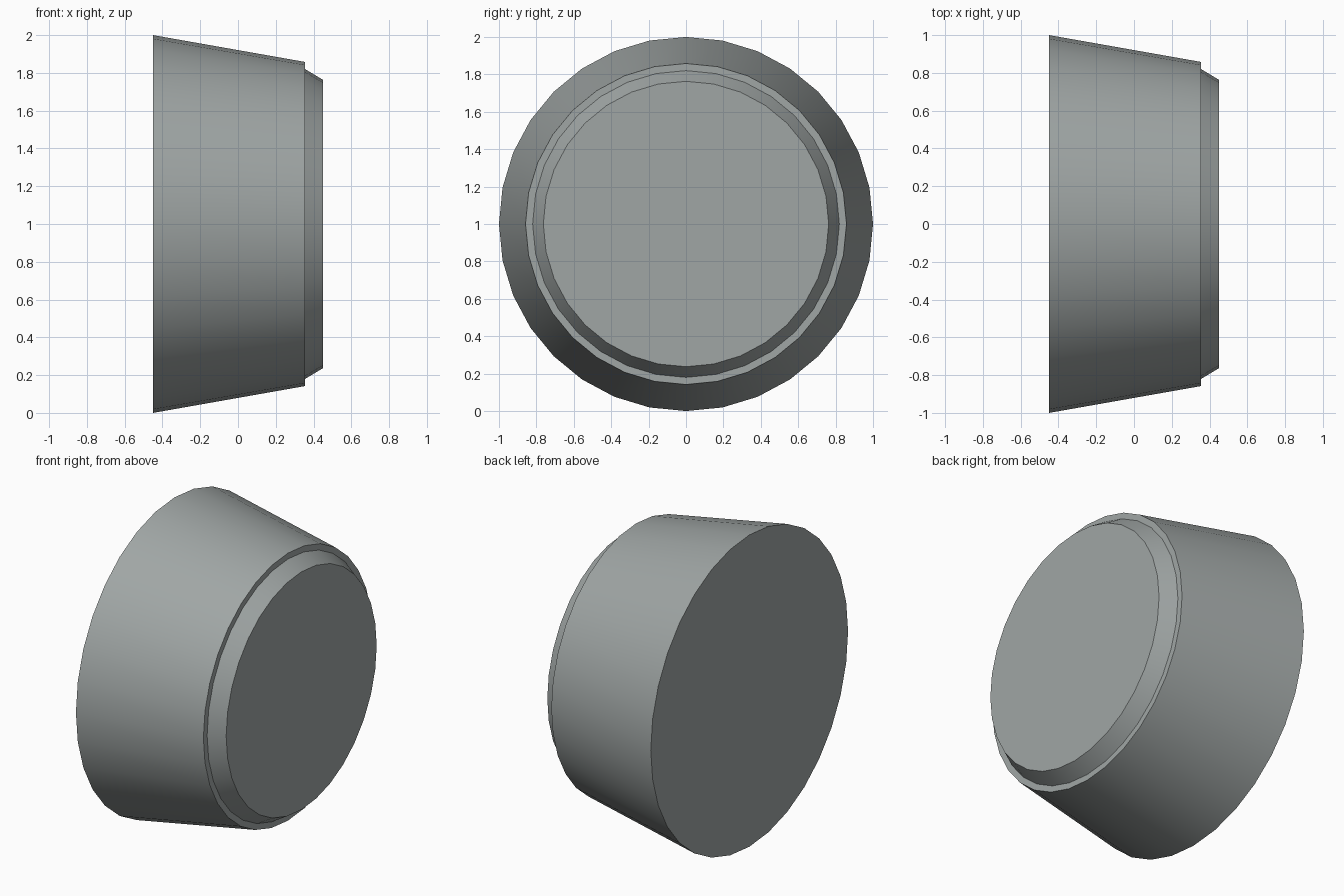
import bpy, bmesh, math

if "Cube" in bpy.data.objects:
    bpy.data.objects.remove(bpy.data.objects["Cube"])

SIDES = 32
# Profile along the x axis: (x, radius)
PROFILE = [(-0.45, 1.0), (0.355, 0.858), (0.355, 0.82), (0.45, 0.763)]

grey = bpy.data.materials.new("cool grey")
grey.diffuse_color = (0.35, 0.38, 0.375, 1)
grey.use_nodes = True
grey.node_tree.nodes["Principled BSDF"].inputs["Base Color"].default_value = grey.diffuse_color

# Tapered plug with a stepped, chamfered front disc
bm = bmesh.new()
rings = []
for x, r in PROFILE:
    rings.append([bm.verts.new((x, r * math.cos(a), 1 + r * math.sin(a)))
                  for a in (2 * math.pi * i / SIDES for i in range(SIDES))])
for a, b in zip(rings, rings[1:]):
    for i in range(SIDES):
        j = (i + 1) % SIDES
        bm.faces.new((a[i], a[j], b[j], b[i]))

# End caps
bm.faces.new(rings[0][::-1])
bm.faces.new(rings[-1])
bmesh.ops.recalc_face_normals(bm, faces=bm.faces[:])

mesh = bpy.data.meshes.new("tapered_plug")
bm.to_mesh(mesh)
bm.free()
mesh.materials.append(grey)
plug = bpy.data.objects.new("tapered_plug", mesh)
bpy.context.collection.objects.link(plug)

# Smooth sides, sharp rims
bpy.context.view_layer.objects.active = plug
plug.select_set(True)
bpy.ops.object.shade_smooth_by_angle(angle=math.radians(25))
